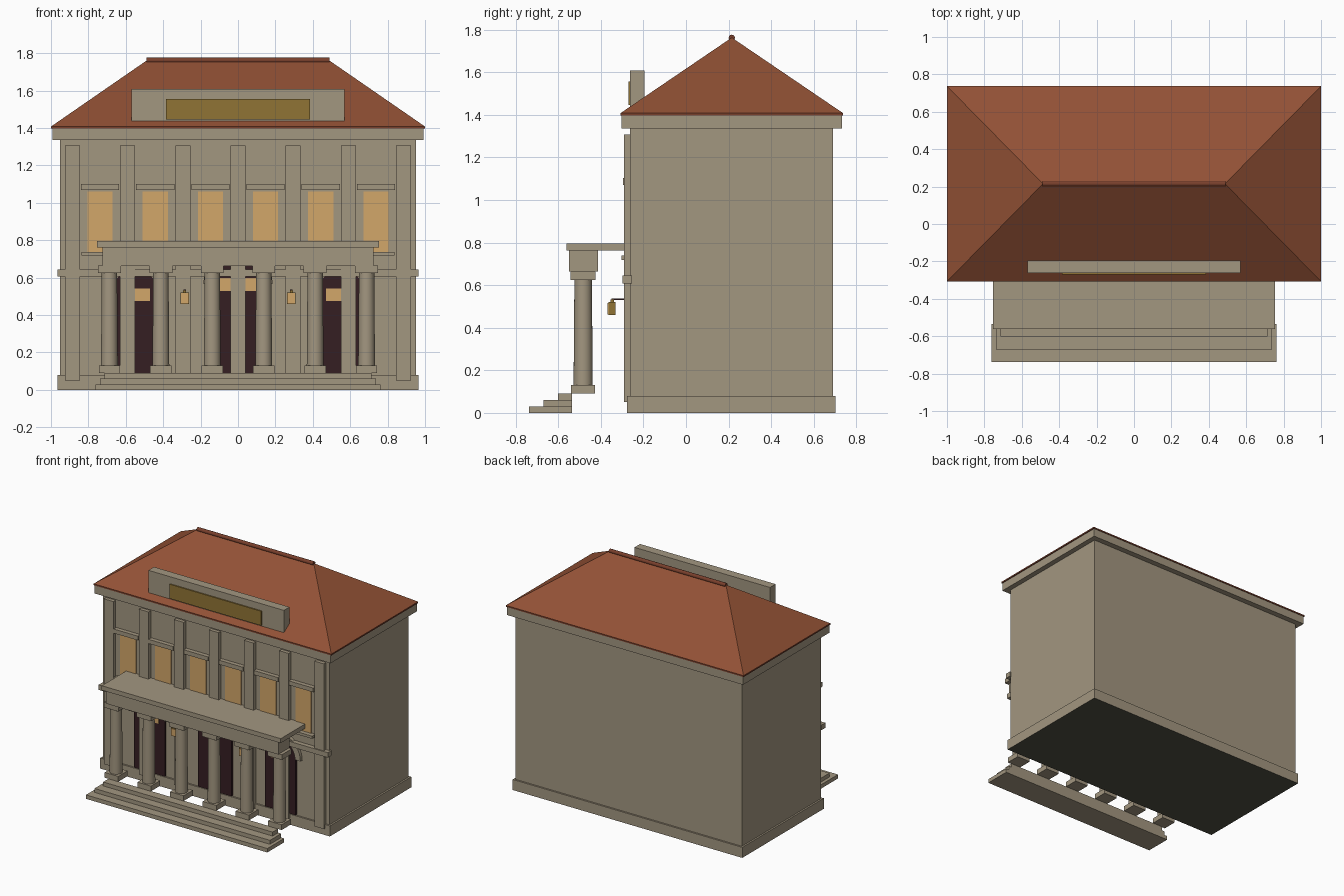
import bpy, bmesh, math

if "Cube" in bpy.data.objects:
    bpy.data.objects.remove(bpy.data.objects["Cube"])


def material(name, rgb):
    m = bpy.data.materials.new(name)
    m.diffuse_color = (*rgb, 1)
    m.use_nodes = True
    m.node_tree.nodes["Principled BSDF"].inputs["Base Color"].default_value = m.diffuse_color
    return m


STONE = material("stone", (0.365, 0.308, 0.217))
ROOF = material("roof_tile", (0.29, 0.083, 0.036))
RIDGE = material("dark_roof_trim", (0.19, 0.05, 0.025))
GLASS = material("warm_window", (0.65, 0.385, 0.143))
GOLD = material("dull_gold", (0.28, 0.175, 0.036))
DARK = material("dark_door", (0.035, 0.013, 0.016))
SHADE = material("dark_underside", (0.08, 0.078, 0.055))


def finish(bm, name, mat):
    bmesh.ops.recalc_face_normals(bm, faces=bm.faces[:])
    me = bpy.data.meshes.new(name)
    bm.to_mesh(me)
    bm.free()
    me.materials.append(mat)
    ob = bpy.data.objects.new(name, me)
    bpy.context.collection.objects.link(ob)
    return ob


def box(name, x, y, z, mat=STONE):
    """Box from (min, max) ranges on each axis."""
    bm = bmesh.new()
    bmesh.ops.create_cube(bm, size=1)
    for v in bm.verts:
        for i, r in enumerate((x, y, z)):
            v.co[i] = r[0] if v.co[i] < 0 else r[1]
    return finish(bm, name, mat)


def around(c, half):
    return (c - half, c + half)


def prism(name, points, y, mat):
    """Extrude an outline in the xz plane between two y values."""
    bm = bmesh.new()
    face = bm.faces.new([bm.verts.new((px, y[0], pz)) for px, pz in points])
    ext = bmesh.ops.extrude_face_region(bm, geom=[face])["geom"]
    for v in ext:
        if isinstance(v, bmesh.types.BMVert):
            v.co.y = y[1]
    return finish(bm, name, mat)


def cylinder(name, r1, r2, loc, length, mat, rot=(0, 0, 0), sides=24):
    bpy.ops.mesh.primitive_cone_add(vertices=sides, radius1=r1, radius2=r2,
                                    depth=length, location=loc, rotation=rot)
    ob = bpy.context.object
    ob.name = name
    ob.data.materials.append(mat)
    bpy.ops.object.shade_smooth_by_angle()
    return ob


def arc(cx, cz, r, n=20):
    return [(cx + r * math.cos(math.pi * i / n), cz + r * math.sin(math.pi * i / n))
            for i in range(n + 1)]


WALL = -0.263

# Main block; the plinth has a dark underside
box("main_walls", (-0.953, 0.953), (WALL, 0.69), (0.02, 1.34))
plinth = box("plinth", (-0.966, 0.966), (-0.276, 0.703), (0, 0.08))
plinth.data.materials.append(SHADE)
for f in plinth.data.polygons:
    f.material_index = 1 if f.normal.z < -0.5 else 0
box("cornice", (-0.993, 0.993), (-0.304, 0.733), (1.335, 1.40))
box("string_course", (-0.965, 0.965), (-0.298, WALL + 0.01), (0.607, 0.645))

# Hipped roof: an eave slab whose top is drawn up to a ridge
box("roof_eave", (-1, 1), (-0.307, 0.737), (1.397, 1.408), RIDGE)
roof = box("hipped_roof", (-1, 1), (-0.307, 0.737), (1.408, 1.762), ROOF)
for v in roof.data.vertices:
    if v.co.z > 1.5:
        v.co.x *= 0.487
        v.co.y = 0.215 + (0.0005 if v.co.y > 0.2 else -0.0005)
cylinder("roof_ridge", 0.015, 0.015, (0, 0.215, 1.761), 0.98, RIDGE,
         (0, math.pi / 2, 0), 12)

# Blank parapet panel on the roof front
box("parapet_panel", (-0.57, 0.57), (-0.262, -0.195), (1.437, 1.608))
box("parapet_inset", (-0.385, 0.385), (-0.271, -0.262), (1.446, 1.555), GOLD)

# Pilasters
for i in range(7):
    box("pilaster", around((i - 3) * 0.295, 0.04), (-0.29, WALL + 0.01), (0.05, 1.307))

# Upper windows with lintels and sills
for i in range(6):
    c = (i - 2.5) * 0.295
    box("upper_window", around(c, 0.067), (WALL - 0.006, WALL + 0.003), (0.735, 1.062), GLASS)
    box("window_lintel", around(c, 0.102), (-0.295, WALL + 0.01), (1.07, 1.102))
    box("window_sill", around(c, 0.098), (-0.303, WALL + 0.01), (0.718, 0.738))

# Arched doorways with surrounds and lit transoms
for c, r, spring in ((-0.55, 0.13, 0.51), (0, 0.14, 0.565), (0.55, 0.13, 0.51)):
    outline = [(c - r, 0.085), (c + r, 0.085)] + arc(c, spring, r)
    prism("arched_door", outline, (WALL - 0.015, WALL + 0.003), DARK)
    ring = arc(c, spring, r + 0.045) + arc(c, spring, r)[::-1]
    prism("door_arch", ring, (-0.286, WALL + 0.003), STONE)
    box("door_transom", around(c, 0.11 if c == 0 else 0.08), (WALL - 0.02, WALL - 0.012),
        around(spring - 0.001, 0.034), GLASS)

# Portico roof and entablature
box("portico_roof", (-0.753, 0.753), (-0.562, WALL + 0.01), (0.762, 0.796))
box("entablature", (-0.725, 0.725), (-0.55, -0.414), (0.663, 0.765))

# Portico columns
for i in range(6):
    c = (i - 2.5) * 0.275
    box("column_base", around(c, 0.057), around(-0.483, 0.056), (0.09, 0.13))
    cylinder("column_shaft", 0.045, 0.041, (c, -0.483, 0.378), 0.5, STONE)
    box("column_capital", around(c, 0.061), around(-0.483, 0.059), (0.625, 0.665))

# Front steps
for i, (hx, front) in enumerate(((0.763, -0.737), (0.738, -0.67), (0.713, -0.602))):
    box("front_step", (-hx, hx), (front, -0.535), (i * 0.03, (i + 1) * 0.03))

# Wall lanterns on brackets
for c in (-0.285, 0.285):
    box("lantern_bracket", around(c, 0.006), (-0.35, WALL), (0.529, 0.537), DARK)
    box("lantern_hook", around(c, 0.008), around(-0.347, 0.008), (0.518, 0.532), GOLD)
    box("lantern_body", around(c, 0.022), (-0.364, -0.33), (0.46, 0.52), GOLD)
    box("lantern_pane", around(c, 0.02), (-0.368, -0.363), (0.463, 0.517), GLASS)
